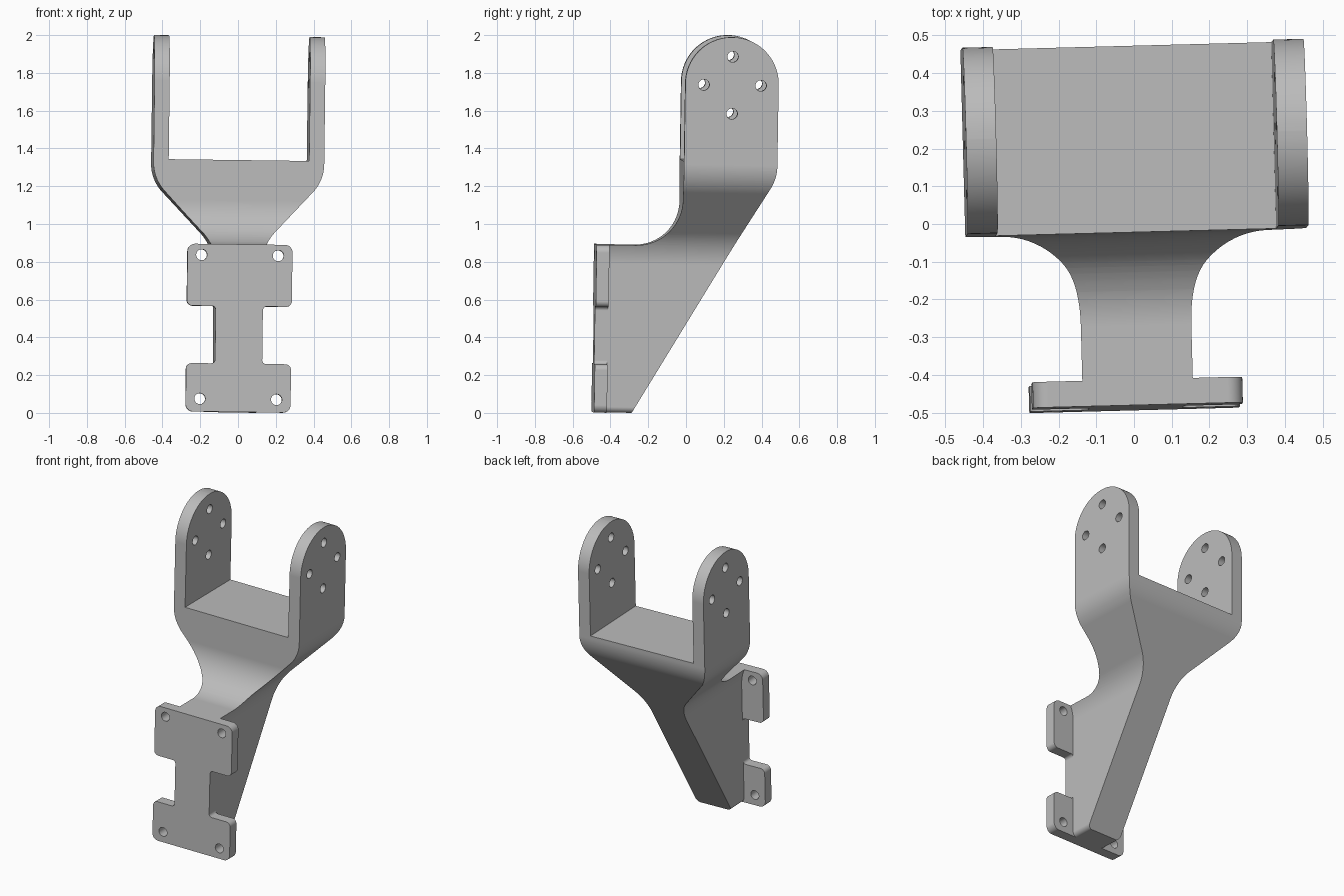
import bpy, bmesh, math
from mathutils import Matrix, Vector

cube = bpy.data.objects.get("Cube")
if cube:
    bpy.data.objects.remove(cube, do_unlink=True)

# One grey material
grey = bpy.data.materials.new("grey_metal")
grey.use_nodes = True
COLOR = (0.5, 0.5, 0.5, 1)
grey.diffuse_color = COLOR
grey.node_tree.nodes["Principled BSDF"].inputs["Base Color"].default_value = COLOR


def rounded(corners, steps=12):
    """Closed outline from (u, v, radius) corners, convex or concave."""
    out = []
    for i, (u, v, r) in enumerate(corners):
        p = Vector((u, v))
        if r == 0:
            out.append(p)
            continue
        a = (Vector(corners[i - 1][:2]) - p).normalized()
        b = (Vector(corners[(i + 1) % len(corners)][:2]) - p).normalized()
        half = a.angle(b) / 2
        center = p + (a + b).normalized() * r / math.sin(half)
        start = p + a * r / math.tan(half) - center
        end = p + b * r / math.tan(half) - center
        sweep = math.atan2(start.x * end.y - start.y * end.x, start.dot(end))
        for k in range(steps + 1):
            out.append(center + Matrix.Rotation(sweep * k / steps, 2) @ start)
    return out


def circle(u, v, r, n=32):
    return [(u + r * math.cos(math.tau * k / n), v + r * math.sin(math.tau * k / n))
            for k in range(n)]


def mirrored(half):
    return half + [(-u, v, r) for u, v, r in reversed(half)]


def prism(name, outline, axis, lo, hi):
    """Extrude an outline along x (outline is y,z) or along y (outline is x,z)."""
    def place(p, d):
        return (d, p[0], p[1]) if axis == "x" else (p[0], d, p[1])
    bm = bmesh.new()
    face = bm.faces.new([bm.verts.new(place(p, lo)) for p in outline])
    ext = bmesh.ops.extrude_face_region(bm, geom=[face])
    move = Vector(place((0, 0), hi - lo))
    bmesh.ops.translate(bm, vec=move,
                        verts=[g for g in ext["geom"] if isinstance(g, bmesh.types.BMVert)])
    bmesh.ops.recalc_face_normals(bm, faces=bm.faces)
    mesh = bpy.data.meshes.new(name)
    bm.to_mesh(mesh)
    bm.free()
    mesh.materials.append(grey)
    obj = bpy.data.objects.new(name, mesh)
    bpy.context.scene.collection.objects.link(obj)
    return obj


def combine(obj, other, operation):
    """Apply a boolean and discard the second part."""
    mod = obj.modifiers.new(operation, "BOOLEAN")
    mod.operation, mod.solver, mod.object = operation, "EXACT", other
    graph = bpy.context.evaluated_depsgraph_get()
    mesh = bpy.data.meshes.new_from_object(obj.evaluated_get(graph))
    obj.modifiers.clear()
    obj.data = mesh
    bpy.data.objects.remove(other, do_unlink=True)


BOTTOM, SHELF, FLOOR, TOP = -0.003, 0.885, 1.338, 1.998
FRONT, PLATE_BACK = -0.478, -0.41
NECK = 0.125

# Forked body: front outline crossed with side outline
fork = mirrored([(NECK, BOTTOM, 0.03), (NECK, 0.882, 0.25), (0.452, 1.235, 0.22),
                 (0.452, 2.1, 0), (0.372, 2.1, 0), (0.372, FLOOR, 0)])
bracket = prism("fork_bracket", rounded(fork), "y", -0.6, 0.6)
side = [(-0.45, BOTTOM, 0), (-0.275, BOTTOM, 0), (0.467, 1.254, 0.24),
        (0.467, TOP, 0.2465), (-0.027, TOP, 0.2465), (-0.027, SHELF, 0.24),
        (-0.45, SHELF, 0)]
combine(bracket, prism("side_outline", rounded(side, 20), "x", -0.6, 0.6), "INTERSECT")

# Mounting plate with four tabs
plate = mirrored([(0.278, BOTTOM, 0.04), (0.278, 0.253, 0.03), (NECK, 0.253, 0.02),
                  (NECK, 0.557, 0.02), (0.278, 0.557, 0.03), (0.278, SHELF, 0.04)])
combine(bracket, prism("mounting_plate", rounded(plate, 8), "y", FRONT, PLATE_BACK), "UNION")

# Screw holes in the tabs
for x in (-0.203, 0.203):
    for z in (0.065, 0.827):
        combine(bracket, prism("tab_hole", circle(x, z, 0.029), "y", -0.6, -0.35), "DIFFERENCE")

# Four holes through both arms
for k in range(4):
    y = 0.222 + 0.151 * math.cos(k * math.pi / 2)
    z = 1.744 + 0.151 * math.sin(k * math.pi / 2)
    combine(bracket, prism("arm_hole", circle(y, z, 0.029), "x", -0.6, 0.6), "DIFFERENCE")

# The bracket stands slightly turned and tilted
pivot = Matrix.Translation((0, 0, 1))
turn = (Matrix.Rotation(math.radians(1.5), 4, "Z")
        @ Matrix.Rotation(math.radians(0.75), 4, "Y")
        @ Matrix.Rotation(math.radians(-0.9), 4, "X"))
bracket.data.transform(pivot @ turn @ pivot.inverted())

# Smooth curves, crisp edges
bpy.ops.object.select_all(action="DESELECT")
bracket.select_set(True)
bpy.context.view_layer.objects.active = bracket
bpy.ops.object.shade_smooth_by_angle(angle=math.radians(25))
weighted = bracket.modifiers.new("flat_face_normals", "WEIGHTED_NORMAL")
weighted.keep_sharp = True
